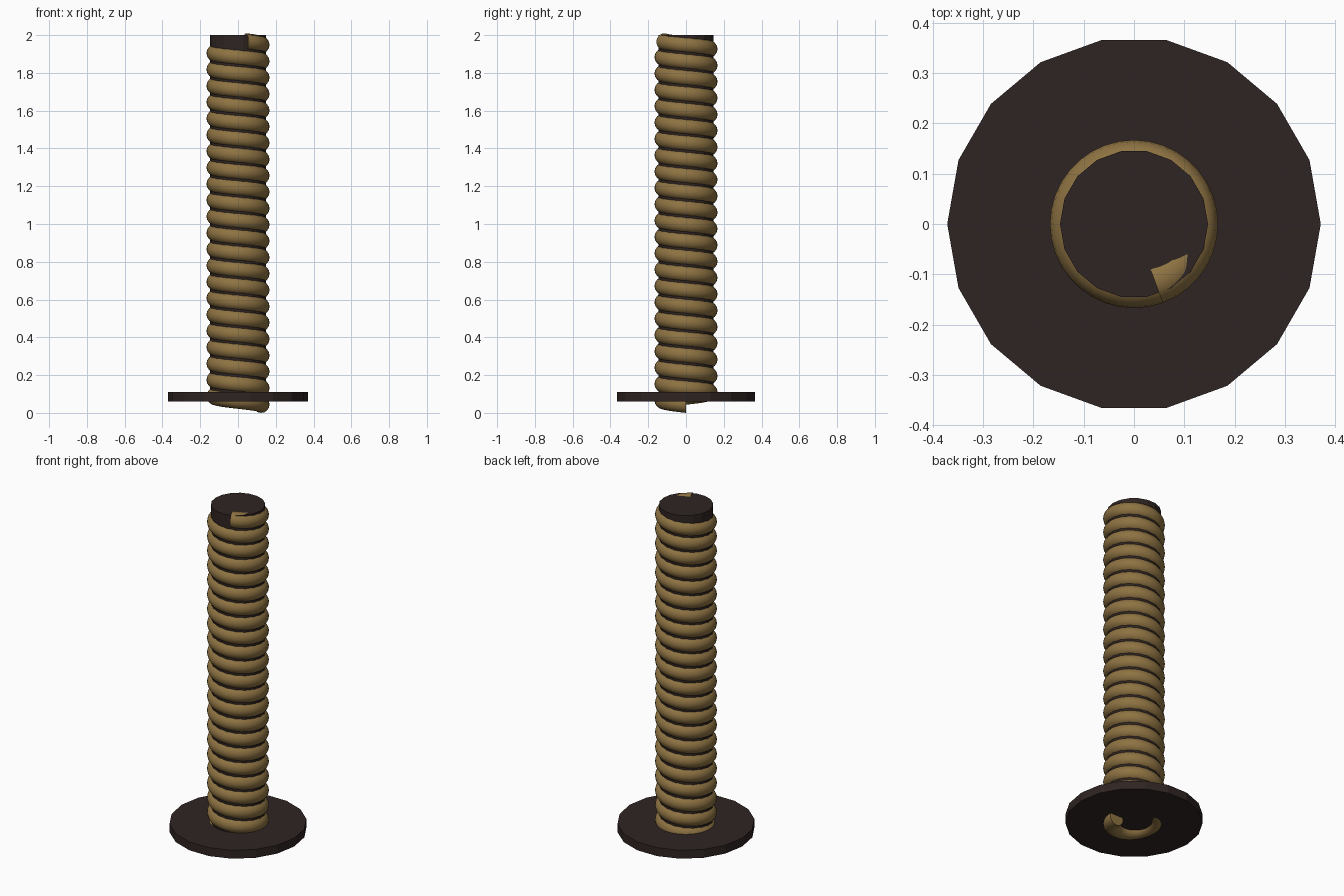
import bpy, math

if "Cube" in bpy.data.objects:
    bpy.data.objects.remove(bpy.data.objects["Cube"])

PITCH, TURNS = 0.0865, 22.2        # left-handed coil
COIL_R, WIRE_R = 0.122, 0.045
STEPS, SIDES = 36, 16


def material(name, rgb):
    m = bpy.data.materials.new(name)
    m.diffuse_color = (*rgb, 1)
    m.use_nodes = True
    m.node_tree.nodes["Principled BSDF"].inputs["Base Color"].default_value = m.diffuse_color
    return m


dark = material("dark_iron", (0.028, 0.018, 0.016))
brass = material("brass", (0.27, 0.17, 0.055))


def cylinder(name, radius, z0, z1):
    bpy.ops.mesh.primitive_cylinder_add(vertices=18, radius=radius, depth=z1 - z0,
                                        location=(0, 0, (z0 + z1) / 2),
                                        rotation=(0, 0, math.pi / 2))
    ob = bpy.context.object
    ob.name = name
    ob.data.materials.append(dark)
    return ob


# Base flange and inner core
cylinder("base_flange", 0.371, 0.06, 0.11)
cylinder("core_rod", 0.147, 0.06, 2.0)

# Coil: a circular section swept down the helix, with capped ends
verts, faces = [], []
n = int(STEPS * TURNS)
for i in range(n + 1):
    a = -2 * math.pi * i / STEPS
    zc = WIRE_R + PITCH * i / STEPS
    for j in range(SIDES):
        b = 2 * math.pi * j / SIDES
        r = COIL_R + WIRE_R * math.cos(b)
        verts.append((r * math.cos(a), r * math.sin(a), zc + WIRE_R * math.sin(b)))
for i in range(n):
    for j in range(SIDES):
        k = (j + 1) % SIDES
        p, q = i * SIDES, (i + 1) * SIDES
        faces.append((p + j, p + k, q + k, q + j)[::-1])
faces.append(tuple(range(SIDES))[::-1])
faces.append(tuple(n * SIDES + j for j in range(SIDES)))

mesh = bpy.data.meshes.new("wound_coil")
mesh.from_pydata(verts, [], faces)
mesh.materials.append(brass)
coil = bpy.data.objects.new("wound_coil", mesh)
bpy.context.collection.objects.link(coil)
bpy.ops.object.select_all(action='DESELECT')
coil.select_set(True)
bpy.context.view_layer.objects.active = coil
bpy.ops.object.mode_set(mode='EDIT')
bpy.ops.mesh.select_all(action='SELECT')
bpy.ops.mesh.normals_make_consistent(inside=False)
bpy.ops.object.mode_set(mode='OBJECT')
bpy.ops.object.shade_smooth_by_angle(angle=math.radians(40))
